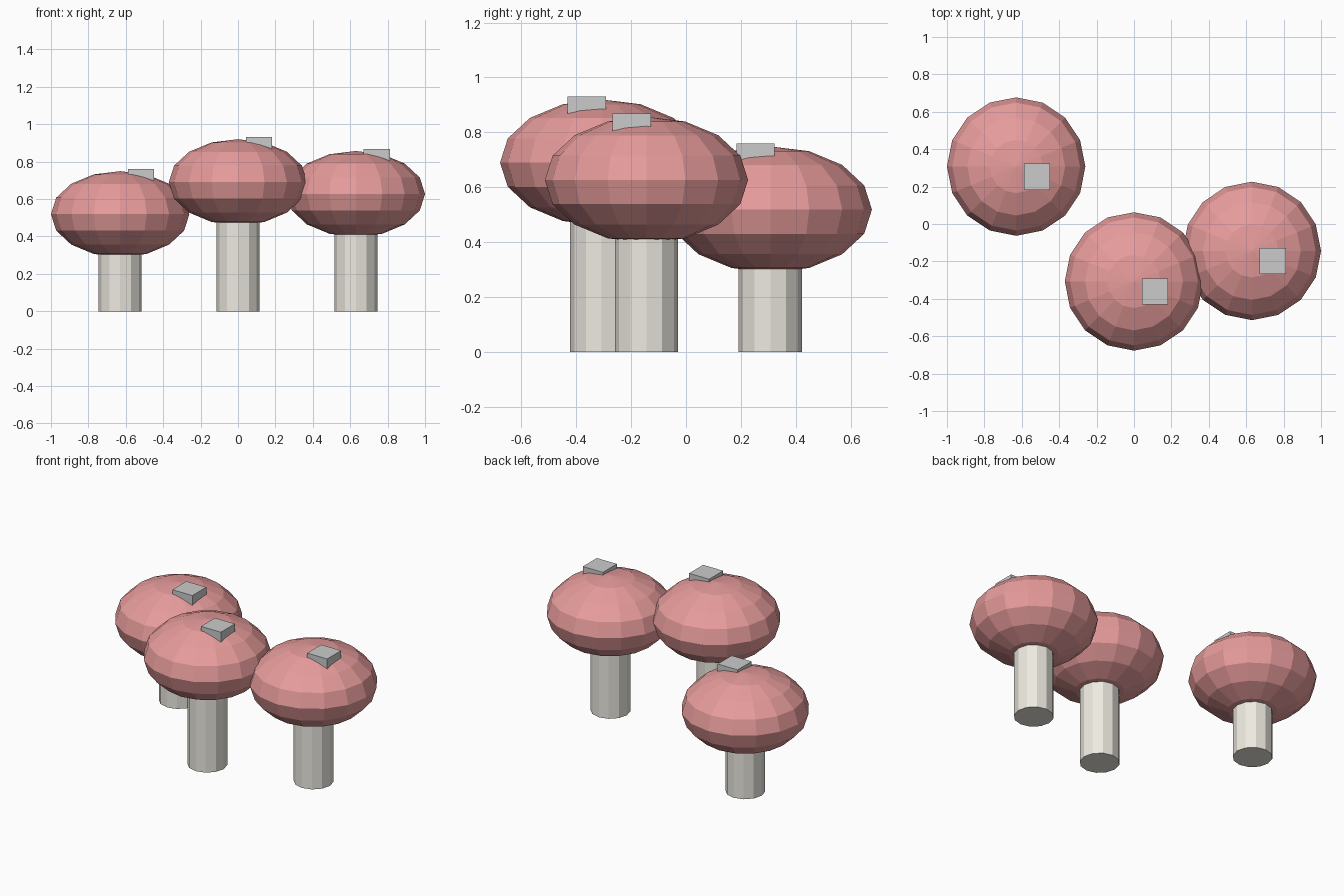
import bpy

if "Cube" in bpy.data.objects:
    bpy.data.objects.remove(bpy.data.objects["Cube"])

def material(name, color):
    m = bpy.data.materials.new(name)
    m.diffuse_color = color
    m.use_nodes = True
    m.node_tree.nodes["Principled BSDF"].inputs["Base Color"].default_value = m.diffuse_color
    return m

CAP = material("cap_red", (0.80, 0.33, 0.33, 1))
STEM = material("stem_cream", (0.85, 0.82, 0.75, 1))

CAP_R, CAP_H, STEM_R = 0.37, 0.23, 0.115


def mushroom(label, x, y, z):
    """One mushroom; z is the height of the cap's widest ring."""
    # Stem, running up into the cap
    bpy.ops.mesh.primitive_cylinder_add(vertices=12, radius=STEM_R, depth=z - 0.14,
                                        location=(x, y, (z - 0.14) / 2))
    stem = bpy.context.object
    stem.name = label + "_stem"
    stem.data.materials.append(STEM)

    # Flattened faceted cap
    bpy.ops.mesh.primitive_uv_sphere_add(segments=16, ring_count=8, radius=1,
                                         location=(x, y, z))
    cap = bpy.context.object
    cap.name = label + "_cap"
    cap.scale = (CAP_R, CAP_R, CAP_H)
    cap.data.materials.append(CAP)

    # Square spot sunk into the top of the cap
    bpy.ops.mesh.primitive_cube_add(size=1, location=(x + 0.112, y - 0.054, z + 0.204))
    spot = bpy.context.object
    spot.name = label + "_spot"
    spot.scale = (0.14, 0.14, 0.075)


mushroom("middle", 0.0, -0.307, 0.69)
mushroom("right", 0.63, -0.144, 0.627)
mushroom("left", -0.63, 0.307, 0.519)
